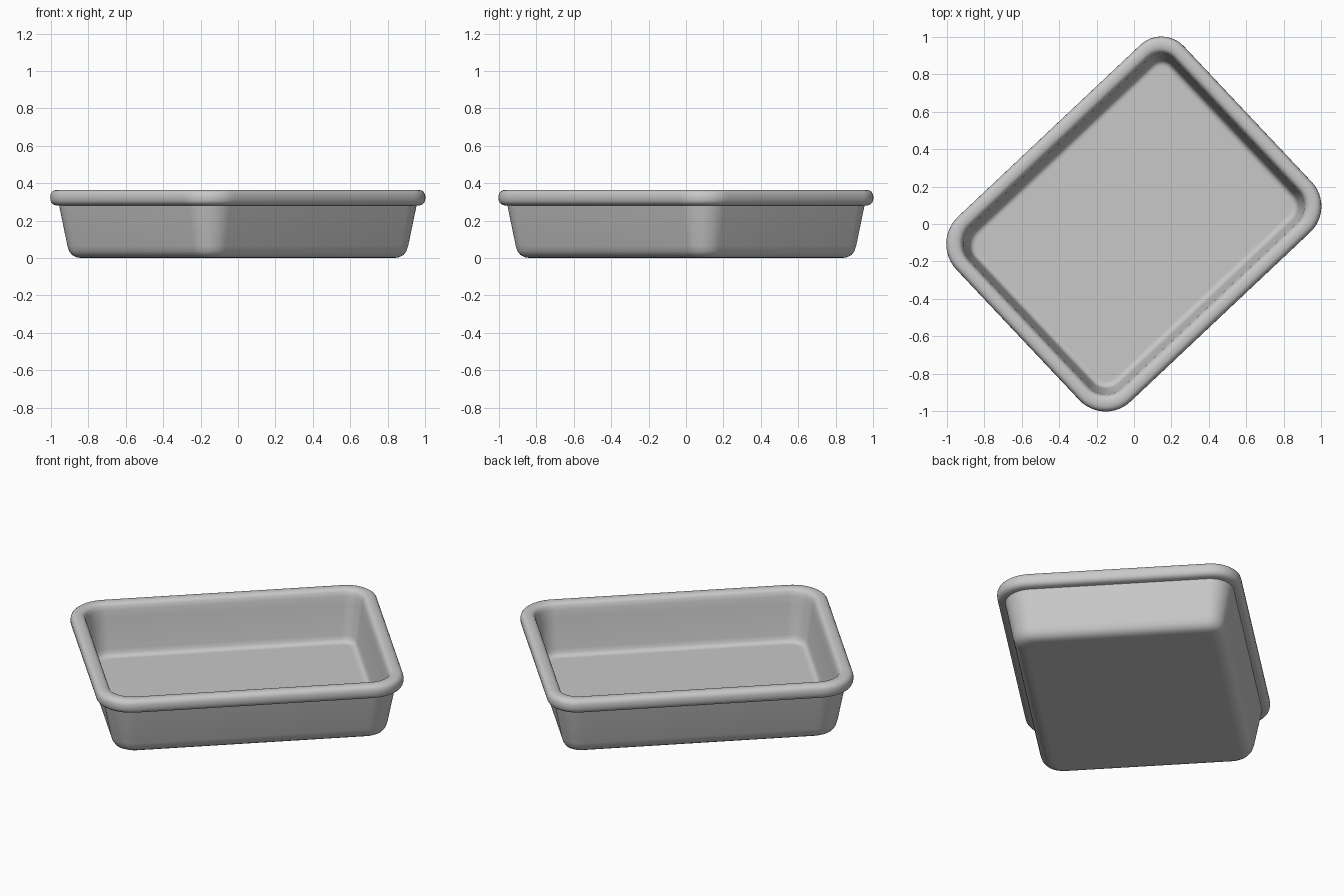
import bpy, bmesh
from math import sin, cos, pi, radians, copysign

cube = bpy.data.objects.get("Cube")
if cube:
    bpy.data.objects.remove(cube, do_unlink=True)

HALF_LONG, HALF_SHORT = 0.852, 0.676
TURN = radians(43.3)
CENTRE_X, CENTRE_Y = -0.003, -0.006
CORNER_STEPS = 12
# Each corner: side along the length, side along the width, radius
CORNERS = [(1, 1, 0.165), (-1, 1, 0.2), (-1, -1, 0.193), (1, -1, 0.19)]

# Single grey metal
metal = bpy.data.materials.new("grey metal")
metal.use_nodes = True
grey = (0.58, 0.58, 0.58, 1)
metal.diffuse_color = grey
metal.node_tree.nodes["Principled BSDF"].inputs["Base Color"].default_value = grey


def rounded_rectangle(inset):
    """Outline points of the tray footprint, moved inward by inset."""
    points = []
    for k, (sx, sy, radius) in enumerate(CORNERS):
        r = radius - 0.8 * inset
        a, b = HALF_LONG - inset - r, HALF_SHORT - inset - r
        for i in range(CORNER_STEPS + 1):
            t = (k + i / CORNER_STEPS) * pi / 2
            x, y = sx * a + r * cos(t), sy * b + r * sin(t)
            points.append((CENTRE_X + x * cos(TURN) - y * sin(TURN),
                           CENTRE_Y + x * sin(TURN) + y * cos(TURN)))
    return points


def soft(v):
    return copysign(abs(v) ** 0.8, v)


# Section as (inset, height): outer wall, rolled rim, inner wall
outer_wall = [(0.17, 0), (0.155, 0), (0.13, 0.004), (0.108, 0.016),
              (0.094, 0.036), (0.085, 0.065), (0.044, 0.28)]
rim = [(0.041 - 0.041 * soft(cos(t)), 0.323 + 0.042 * soft(sin(t)))
       for t in (radians(-90 + 15 * i) for i in range(17))]
inner_wall = [(0.084, 0.325), (0.089, 0.28), (0.113, 0.105), (0.118, 0.083),
              (0.126, 0.07), (0.138, 0.064), (0.148, 0.063), (0.158, 0.063)]

# Loft the section around the footprint, then close the base and the floor
bm = bmesh.new()
rings = [[bm.verts.new((x, y, z)) for x, y in rounded_rectangle(inset)]
         for inset, z in outer_wall + rim + inner_wall]
for low, high in zip(rings, rings[1:]):
    for i in range(len(low)):
        j = (i + 1) % len(low)
        bm.faces.new((low[i], low[j], high[j], high[i]))
bm.faces.new(rings[0][::-1])
bm.faces.new(rings[-1])
bmesh.ops.recalc_face_normals(bm, faces=bm.faces)

mesh = bpy.data.meshes.new("baking_tray")
bm.to_mesh(mesh)
bm.free()
mesh.materials.append(metal)
tray = bpy.data.objects.new("baking_tray", mesh)
bpy.context.collection.objects.link(tray)
bpy.context.view_layer.objects.active = tray
tray.select_set(True)
bpy.ops.object.shade_smooth_by_angle(angle=radians(40))
